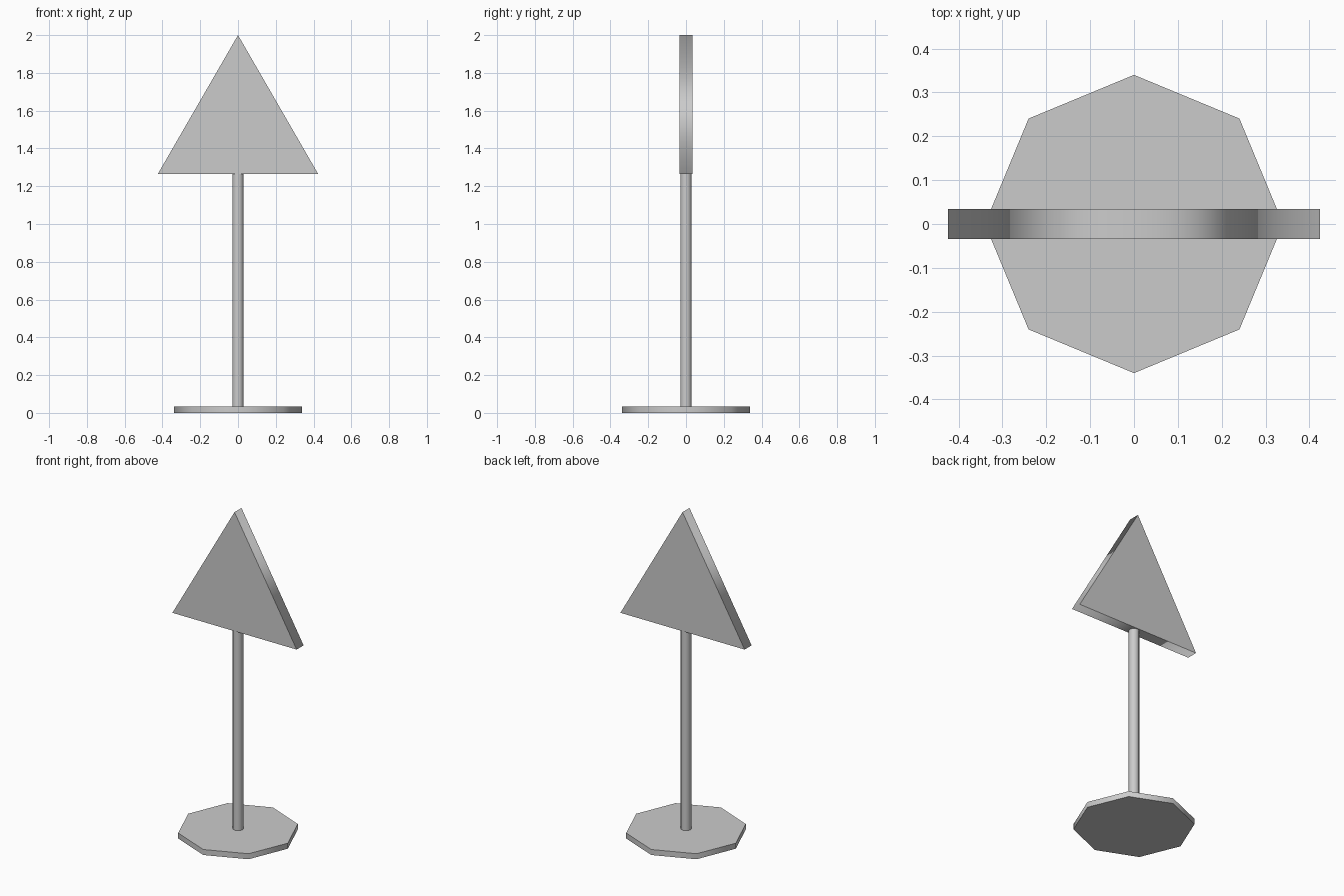
import bpy, bmesh
from math import pi
from mathutils import Matrix

if "Cube" in bpy.data.objects:
    bpy.data.objects.remove(bpy.data.objects["Cube"])


def prism(name, sides, radius, depth, transform):
    """Capped prism with smooth-shaded sides and crisp flat caps."""
    bm = bmesh.new()
    bmesh.ops.create_cone(bm, cap_ends=True, segments=sides, radius1=radius,
                          radius2=radius, depth=depth)
    bm.normal_update()
    for f in bm.faces:
        f.smooth = abs(f.normal.z) < 0.5
    for e in bm.edges:
        if any(not f.smooth for f in e.link_faces):
            e.smooth = False
    bm.transform(transform)
    mesh = bpy.data.meshes.new(name)
    bm.to_mesh(mesh)
    bm.free()
    obj = bpy.data.objects.new(name, mesh)
    bpy.context.collection.objects.link(obj)
    return obj


# Octagonal foot
prism("base", 8, 0.34, 0.034, Matrix.Translation((0, 0, 0.017)))

# Round post, set slightly into the sign
post_bottom, post_top = 0.02, 1.28
prism("post", 12, 0.03, post_top - post_bottom,
      Matrix.Translation((0, 0, (post_bottom + post_top) / 2)))

# Triangular sign plate, standing upright with its point up
prism("sign_plate", 3, 0.49, 0.068,
      Matrix.Translation((0, 0, 1.51)) @ Matrix.Rotation(pi / 2, 4, 'X'))
